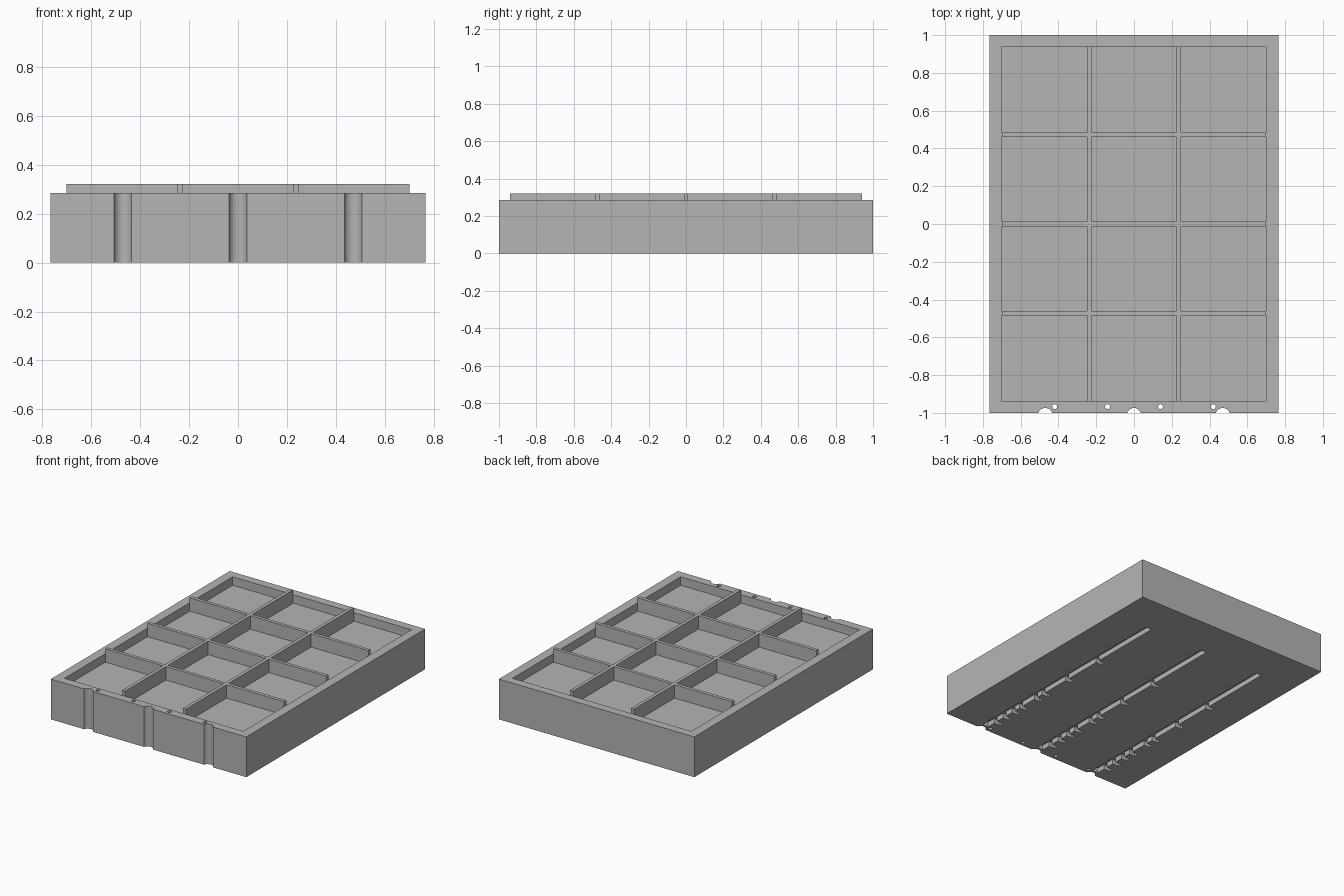
import bpy, bmesh, math
from mathutils import Matrix, Vector

cube = bpy.data.objects.get("Cube")
if cube:
    bpy.data.objects.remove(cube, do_unlink=True)

grey = bpy.data.materials.new("plain grey")
grey.use_nodes = True
grey.diffuse_color = (0.46, 0.46, 0.46, 1)
grey.node_tree.nodes["Principled BSDF"].inputs["Base Color"].default_value = grey.diffuse_color

W, D, H = 0.765, 1.0, 0.285      # half width, half depth, tray height
PX, PY = 0.70, 0.94              # pocket half sizes
FLOOR, TOP = 0.225, 0.32         # pocket floor, divider top
WALL = 0.024                     # divider thickness
COLUMNS = (-0.47, 0, 0.47)


def add_box(bm, x, y, z, turn=0):
    """Box from (low, high) ranges, optionally turned about its own z axis."""
    size = Vector((x[1] - x[0], y[1] - y[0], z[1] - z[0]))
    mid = Vector((sum(x), sum(y), sum(z))) / 2
    bmesh.ops.create_cube(bm, size=1, matrix=Matrix.Translation(mid)
                          @ Matrix.Rotation(turn, 4, "Z") @ Matrix.Diagonal(size).to_4x4())


def add_pin(bm, x, y, radius, sides):
    bmesh.ops.create_cone(bm, cap_ends=True, segments=sides, radius1=radius, radius2=radius,
                          depth=1, matrix=Matrix.Translation((x, y, H / 2)))


def finish(bm, name):
    mesh = bpy.data.meshes.new(name)
    bm.to_mesh(mesh)
    bm.free()
    mesh.materials.append(grey)
    obj = bpy.data.objects.new(name, mesh)
    bpy.context.collection.objects.link(obj)
    return obj


def select_only(obj):
    bpy.ops.object.select_all(action="DESELECT")
    obj.select_set(True)
    bpy.context.view_layer.objects.active = obj


def cut(obj, bm):
    """Subtract the shapes in bm from obj."""
    cutter = finish(bm, "cutter")
    cutter.hide_render = True
    mod = obj.modifiers.new("cut", "BOOLEAN")
    mod.operation, mod.solver, mod.use_self = "DIFFERENCE", "EXACT", True
    mod.object = cutter
    select_only(obj)
    bpy.ops.object.modifier_apply(modifier=mod.name)
    bpy.data.objects.remove(cutter, do_unlink=True)


# Tray block
bm = bmesh.new()
add_box(bm, (-W, W), (-D, D), (0, H))
tray = finish(bm, "tray_body")

# Shallow pocket in the top
bm = bmesh.new()
add_box(bm, (-PX, PX), (-PY, PY), (FLOOR, 1))
cut(tray, bm)

# Round grooves down the front and small holes behind them
bm = bmesh.new()
for x in COLUMNS:
    add_pin(bm, x, -1.012, 0.038, 32)
for x in (0.14, 0.42):
    for side in (-1, 1):
        add_pin(bm, side * x, -0.967, 0.013, 20)
cut(tray, bm)

# Toothed slots in the underside
bm = bmesh.new()
for x in COLUMNS:
    add_box(bm, (x - 0.023, x + 0.023), (-0.96, 0.71), (-0.1, 0.035))
    for y in (0.16, -0.15, -0.39, -0.47, -0.62, -0.7, -0.79, -0.88):
        add_box(bm, (x - 0.068, x), (y - 0.015, y + 0.015), (-0.1, 0.035))
cut(tray, bm)
select_only(tray)
bpy.ops.object.shade_smooth_by_angle(angle=math.radians(30))

# Divider grid standing above the rim, with chamfered posts at the crossings
bm = bmesh.new()
h = WALL / 2
z = (FLOOR - 0.005, TOP)
rows = (-0.472, 0, 0.472)
for x in (-0.238, 0.238):
    add_box(bm, (x - h, x + h), (-PY, PY), z)
    for y in rows:
        add_box(bm, (x - 0.014, x + 0.014), (y - 0.014, y + 0.014), z, math.pi / 4)
for y in rows:
    add_box(bm, (-PX, PX), (y - h, y + h), z)
finish(bm, "divider_grid")
